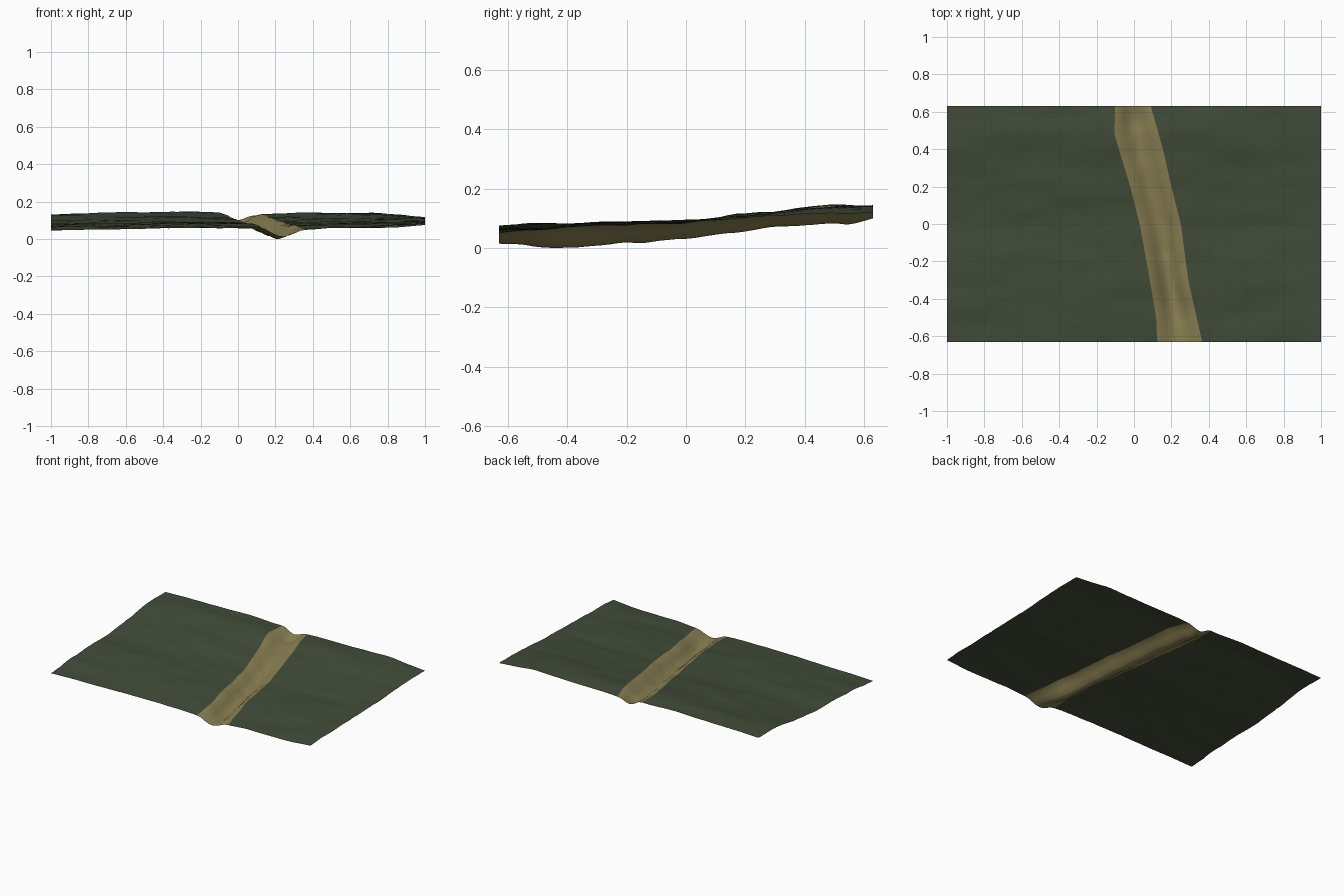
import bpy
import math
from mathutils import noise, Vector

if "Cube" in bpy.data.objects:
    bpy.data.objects.remove(bpy.data.objects["Cube"])

HALF_Y = 0.63
ROWS = 44

# Profiles: (position, value)
PATH_LEFT = [(-0.63, 0.125), (-0.5, 0.118), (-0.3, 0.085), (0.0, 0.03), (0.2, -0.02), (0.48, -0.105), (0.63, -0.10)]
PATH_RIGHT = [(-0.63, 0.365), (-0.5, 0.335), (-0.3, 0.29), (0.0, 0.25), (0.2, 0.20), (0.4, 0.155), (0.63, 0.09)]
PATH_FLOOR = [(-0.63, 0.02), (-0.43, 0.004), (-0.2, 0.02), (0.0, 0.035), (0.2, 0.062), (0.4, 0.086), (0.55, 0.085), (0.63, 0.105)]
FRONT_EDGE = [(-1, 0.052), (-0.6, 0.057), (-0.2, 0.066), (0.1, 0.06), (0.35, 0.055), (0.7, 0.062), (1, 0.08)]
BACK_EDGE = [(-1, 0.138), (-0.7, 0.145), (-0.35, 0.155), (-0.05, 0.146), (0.1, 0.138), (0.4, 0.143), (0.75, 0.146), (1, 0.124)]
RISE = [(-0.63, 0.0), (-0.3, 0.30), (0.0, 0.37), (0.3, 0.72), (0.5, 1.0), (0.63, 0.95)]


def sample(points, p):
    """Linear lookup in a profile."""
    for (a, va), (b, vb) in zip(points, points[1:]):
        if p <= b:
            return va + (vb - va) * max(0.0, (p - a) / (b - a))
    return points[-1][1]


def ground_height(x, y):
    lo, hi = sample(FRONT_EDGE, x), sample(BACK_EDGE, x)
    bumps = noise.noise(Vector((x * 3.5, y * 9, 1.7))) * 0.007
    bumps += noise.noise(Vector((x * 9, y * 22, 5.1))) * 0.003
    return lo + (hi - lo) * sample(RISE, y) + bumps


def path_height(x, y, u):
    # Rounded trench hanging between the two ground edges
    edge = ground_height(x, y)
    floor = sample(PATH_FLOOR, y)
    blend = 0.5 + 0.5 * math.cos(math.pi * u)
    bumps = noise.noise(Vector((x * 9, y * 14, 8.3))) * 0.006
    return edge + (floor - edge + bumps) * blend


def strip(left, right, cols, height):
    """Grid of points between two side curves."""
    verts, faces = [], []
    for j in range(ROWS + 1):
        y = -HALF_Y + 2 * HALF_Y * j / ROWS
        a, b = left(y), right(y)
        for i in range(cols + 1):
            t = i / cols
            x = a + (b - a) * t
            verts.append((x, y, height(x, y, 2 * t - 1)))
    w = cols + 1
    for j in range(ROWS):
        for i in range(cols):
            k = j * w + i
            faces.append((k, k + 1, k + 1 + w, k + w))
    return verts, faces


def join(a, b):
    n = len(a[0])
    return a[0] + b[0], a[1] + [tuple(i + n for i in f) for f in b[1]]


def make(name, data, mat, drop):
    mesh = bpy.data.meshes.new(name)
    mesh.from_pydata([(x, y, z - drop) for x, y, z in data[0]], [], data[1])
    mesh.materials.append(mat)
    mesh.polygons.foreach_set("use_smooth", [True] * len(mesh.polygons))
    mesh.update()
    obj = bpy.data.objects.new(name, mesh)
    bpy.context.collection.objects.link(obj)
    return obj


def material(name, rgb):
    m = bpy.data.materials.new(name)
    m.diffuse_color = (*rgb, 1)
    m.use_nodes = True
    m.node_tree.nodes["Principled BSDF"].inputs["Base Color"].default_value = m.diffuse_color
    return m


def left_edge(y):
    return sample(PATH_LEFT, y)


def right_edge(y):
    return sample(PATH_RIGHT, y)


def grass_z(x, y, u):
    return ground_height(x, y)


# Grass on both sides of the path, and the sunken dirt path between
grass = join(strip(lambda y: -1.0, left_edge, 32, grass_z),
             strip(right_edge, lambda y: 1.0, 26, grass_z))
path = strip(left_edge, right_edge, 8, path_height)
lowest = min(v[2] for v in grass[0] + path[0])

make("grass_ground", grass, material("dark green grass", (0.053, 0.072, 0.041)), lowest)
make("dirt_path", path, material("sandy dirt", (0.26, 0.22, 0.088)), lowest)
